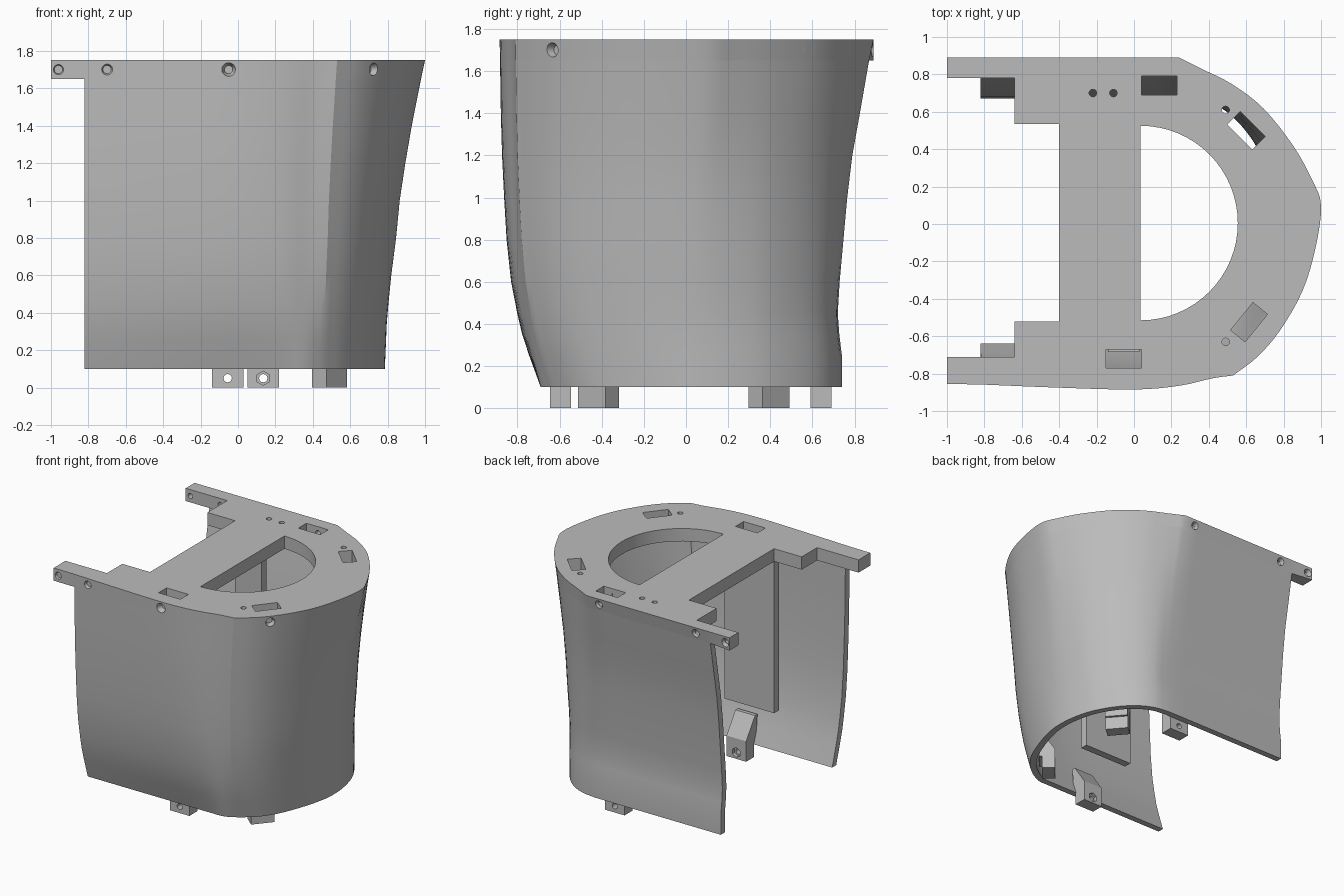
import bpy, bmesh, math
from mathutils import Vector, Matrix

cube = bpy.data.objects.get("Cube")
if cube:
    bpy.data.objects.remove(cube, do_unlink=True)

grey = bpy.data.materials.new("plain_grey")
grey.use_nodes = True
grey.diffuse_color = (0.5, 0.5, 0.5, 1)
grey.node_tree.nodes["Principled BSDF"].inputs["Base Color"].default_value = (0.5, 0.5, 0.5, 1)

# Matching outline points: rim x, y and foot x, y, split at the creases
FRONT = [(-.82, -.858, -.82, -.69), (-.4, -.875, -.4, -.69), (0, -.885, 0, -.69),
         (.24, -.865, .24, -.69), (.42, -.825, .36, -.685), (.53, -.81, .46, -.635)]
NOSE = [(.53, -.81, .46, -.635), (.66, -.71, .56, -.55), (.78, -.57, .65, -.42),
        (.9, -.36, .73, -.22), (.97, -.13, .775, -.05), (1, .1, .785, .06),
        (.95, .24, .775, .2), (.85, .42, .73, .37), (.69, .62, .64, .53),
        (.52, .75, .53, .65), (.36, .83, .4, .72), (.24, .89, .27, .74)]
BACK = [(.24, .89, .27, .74), (-.3, .89, -.3, .74), (-.82, .89, -.82, .74)]

# Height, then flare of the nose, front wall and back wall
LEVELS = [(.1, 0, 0, 0), (.25, .03, .28, 0), (.35, .05, .45, -.08), (.45, .09, .57, -.13),
          (.6, .16, .72, -.07), (.8, .28, .83, .05), (1, .37, .89, .17), (1.2, .51, .94, .33),
          (1.4, .67, .97, .57), (1.65, .9, .99, .86), (1.75, 1, 1, 1)]


def smooth(points, steps=4):
    """Catmull-Rom curve through the points."""
    p = [Vector(q) for q in points]
    p = [2 * p[0] - p[1]] + p + [2 * p[-1] - p[-2]]
    out = []
    for a, b, c, d in zip(p, p[1:], p[2:], p[3:]):
        for i in range(steps):
            t = i / steps
            out.append(b + (c - a) * t / 2 + (2 * a - 5 * b + 4 * c - d) * t**2 / 2
                       + (3 * b - a - 3 * c + d) * t**3 / 2)
    return out


CURVE = smooth(FRONT) + smooth(NOSE) + smooth(BACK) + [Vector(BACK[-1])]


def outline(level):
    z, fx, ff, fb = level
    ring = []
    for tx, ty, bx, by in CURVE:
        fy = ff if ty < 0 else fb
        ring.append(Vector((bx + (tx - bx) * fx, by + (ty - by) * fy, z)))
    return ring


def inset(ring, t=.05):
    out = []
    for i, p in enumerate(ring):
        d = (ring[min(i + 1, len(ring) - 1)] - ring[max(i - 1, 0)]).normalized()
        out.append(p + Vector((-d.y, d.x, 0)) * t)
    return out


def make(name, bm):
    bmesh.ops.recalc_face_normals(bm, faces=bm.faces)
    mesh = bpy.data.meshes.new(name)
    bm.to_mesh(mesh)
    bm.free()
    ob = bpy.data.objects.new(name, mesh)
    bpy.context.collection.objects.link(ob)
    mesh.materials.append(grey)
    return ob


def select(ob):
    bpy.ops.object.select_all(action='DESELECT')
    ob.select_set(True)
    bpy.context.view_layer.objects.active = ob


def soften(ob):
    select(ob)
    bpy.ops.object.shade_smooth_by_angle(angle=math.radians(25))


def prism(name, bottom, top):
    bm = bmesh.new()
    lo, hi = [[bm.verts.new(p) for p in r] for r in (bottom, top)]
    n = len(lo)
    bm.faces.new(lo[::-1])
    bm.faces.new(hi)
    for i in range(n):
        j = (i + 1) % n
        bm.faces.new((lo[i], lo[j], hi[j], hi[i]))
    return make(name, bm)


def box(name, size, centre, angle=0):
    bm = bmesh.new()
    bmesh.ops.create_cube(bm, size=1)
    m = Matrix.Translation(centre) @ Matrix.Rotation(angle, 4, 'Z') @ Matrix.Diagonal((*size, 1))
    bm.transform(m)
    return make(name, bm)


def rod(start, end, r1, r2=None, sides=20):
    """Round, tapered or hexagonal cutter between two points."""
    a, b = Vector(start), Vector(end)
    bm = bmesh.new()
    bmesh.ops.create_cone(bm, cap_ends=True, segments=sides, radius1=r1,
                          radius2=r1 if r2 is None else r2, depth=(b - a).length)
    turn = (b - a).to_track_quat('Z', 'Y').to_matrix().to_4x4()
    bm.transform(Matrix.Translation((a + b) / 2) @ turn)
    return make("cutter", bm)


def cut(ob, cutters):
    for c in cutters:
        c.hide_render = True
        select(ob)
        mod = ob.modifiers.new("cut", 'BOOLEAN')
        mod.operation, mod.solver, mod.object = 'DIFFERENCE', 'EXACT', c
        bpy.ops.object.modifier_apply(modifier=mod.name)
        bpy.data.objects.remove(c, do_unlink=True)


# Flared U-shaped wall
bm = bmesh.new()
rings = []
for level in LEVELS[:-1]:
    outer = outline(level)
    rings.append([bm.verts.new(p) for p in outer + inset(outer)[::-1]])
n = len(rings[0])
for a, b in zip(rings, rings[1:]):
    for i in range(n):
        j = (i + 1) % n
        bm.faces.new((a[i], a[j], b[j], b[i]))
for r in (rings[0], rings[-1]):
    for i in range(n // 2 - 1):
        bm.faces.new((r[i], r[i + 1], r[n - 2 - i], r[n - 1 - i]))
soften(make("curved_wall", bm))

# Top plate with two arms
arms = [(-1, .89), (-1, .78), (-.64, .78), (-.64, .535), (-.4, .535), (-.4, -.52),
        (-.64, -.52), (-.64, -.71), (-1, -.71), (-1, -.855)]
plate = prism("top_plate", *[outline(l) + [Vector((x, y, l[0])) for x, y in arms]
                             for l in LEVELS[-2:]])

# D-shaped opening
arc = [(.035 + .52 * math.cos(a), .005 + .52 * math.sin(a))
       for a in [math.pi * (i / 32 - .5) for i in range(33)]]
cutters = [prism("cutter", [(x, y, 1.5) for x, y in arc], [(x, y, 1.9) for x, y in arc])]

# Slots and pin holes
for x, y, angle in [(.135, .74, 0), (-.055, -.72, 0), (.6, .5, -45), (.615, -.525, 51)]:
    cutters.append(box("cutter", (.19, .1, .4), (x, y, 1.7), math.radians(angle)))
for x, y in [(-.22, .7), (-.11, .7), (.49, .61), (.49, -.63)]:
    cutters.append(rod((x, y, 1.5), (x, y, 1.9), .02))

# Countersunk screw holes: rim point and outward direction
screws = [(x, -.87, 0, -1) for x in (-.96, -.7, -.05)]
screws += [(x, .885, 0, 1) for x in (-.96, -.7, .14)]
screws += [(.72, -.63, .76, -.65), (.71, .59, .707, .707)]
for x, y, dx, dy in screws:
    p, d = Vector((x, y, 1.7)), Vector((dx, dy, 0))
    cutters.append(rod(p + d * .06, p - d * .2, .02))
    cutters.append(rod(p + d * .03, p - d * .03, .042, .022))
cut(plate, cutters)
soften(plate)

# Hanging inner panels
box("front_inner_panel", (.43, .06, 1.2), (-.185, -.55, 1.06))
box("back_inner_panel", (.23, .06, 1.2), (-.285, .565, 1.06))

# Locating feet with sloped tops, bolt holes and nut pockets
feet = [("front_foot", -.055, -.595, 0, -1), ("back_foot", .135, .64, 0, 1),
        ("front_corner_foot", .49, -.415, .76, -.65), ("back_corner_foot", .49, .395, .76, .65)]
profile = [(-.05, 0), (.05, 0), (.05, .1), (.07, .1), (.09, .32), (.06, .32), (-.05, .16)]
for name, x, y, dx, dy in feet:
    c, d = Vector((x, y, 0)), Vector((dx, dy, 0))
    side = Vector((-dy, dx, 0)) * .085
    ends = [[c + d * u + s + Vector((0, 0, z)) for u, z in profile] for s in (-side, side)]
    foot = prism(name, *ends)
    h = c + Vector((0, 0, .05))
    cut(foot, [rod(h - d * .2, h + d * .2, .022),
               rod(h - d * .1, h - d * .025, .038, sides=6)])
    soften(foot)
